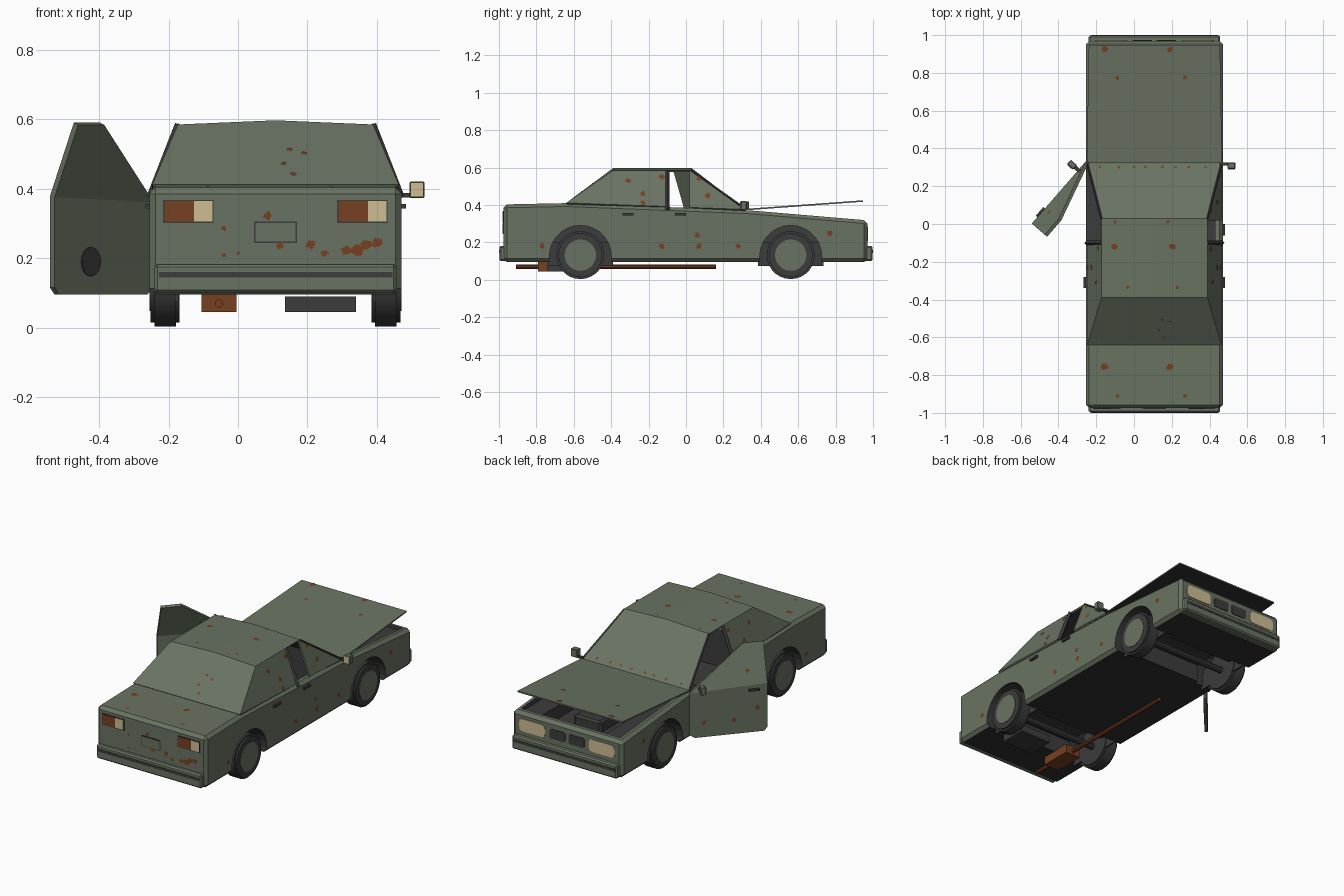
import bpy, bmesh, math, random
from mathutils import Matrix, Vector
from mathutils.bvhtree import BVHTree

random.seed(4)
if "Cube" in bpy.data.objects:
    bpy.data.objects.remove(bpy.data.objects["Cube"])

CX = 0.108   # centre line of the car body
HW = 0.363   # half width of the car body


def material(name, r, g, b):
    m = bpy.data.materials.new(name)
    m.use_nodes = True
    m.diffuse_color = (r, g, b, 1)
    node = next(n for n in m.node_tree.nodes if n.type == "BSDF_PRINCIPLED")
    node.inputs["Base Color"].default_value = (r, g, b, 1)
    node.inputs["Roughness"].default_value = 0.8
    return m


GREEN = material("faded_green", 0.141, 0.171, 0.123)
DARK = material("dark_grey", 0.045, 0.045, 0.045)
BLACK = material("underside_black", 0.028, 0.028, 0.028)
RUST = material("rust_brown", 0.18, 0.052, 0.015)
CREAM = material("lamp_cream", 0.62, 0.51, 0.29)


def finish(name, bm, *mats):
    mesh = bpy.data.meshes.new(name)
    bmesh.ops.recalc_face_normals(bm, faces=bm.faces)
    bm.to_mesh(mesh)
    bm.free()
    for m in mats:
        mesh.materials.append(m)
    ob = bpy.data.objects.new(name, mesh)
    bpy.context.collection.objects.link(ob)
    return ob


def box(name, x, y, z, mat, bevel=0, corners=0):
    bm = bmesh.new()
    bmesh.ops.create_cube(bm, size=1)
    for v in bm.verts:
        for i, (a, b) in enumerate((x, y, z)):
            v.co[i] = (a + b) / 2 + v.co[i] * (b - a)
    if bevel:
        bmesh.ops.bevel(bm, geom=bm.edges[:], offset=bevel, segments=1, affect="EDGES")
    if corners:
        deep = [e for e in bm.edges if abs(e.verts[0].co.y - e.verts[1].co.y) > 0.001]
        bmesh.ops.bevel(bm, geom=deep, offset=corners, segments=3, profile=0.5, affect="EDGES")
    return finish(name, bm, mat)


def cylinder(name, centre, radius, length, mat, axis="Y", sides=28, bevel=0):
    bm = bmesh.new()
    turn = Matrix.Rotation(math.pi / 2, 4, axis)
    bmesh.ops.create_cone(bm, cap_ends=True, segments=sides, radius1=radius,
                          radius2=radius, depth=length,
                          matrix=Matrix.Translation(centre) @ turn)
    if bevel:
        rims = [e for e in bm.edges if any(len(f.verts) > 4 for f in e.link_faces)]
        bmesh.ops.bevel(bm, geom=rims, offset=bevel, segments=2, affect="EDGES")
    return finish(name, bm, mat)


def smooth(ob):
    bpy.ops.object.select_all(action="DESELECT")
    ob.select_set(True)
    bpy.context.view_layer.objects.active = ob
    bpy.ops.object.shade_smooth_by_angle(angle=math.radians(35))


def cut(ob, cutter):
    mod = ob.modifiers.new("cut", "BOOLEAN")
    mod.object, mod.operation, mod.solver = cutter, "DIFFERENCE", "EXACT"
    mod.material_mode = "TRANSFER"
    bpy.context.view_layer.objects.active = ob
    bpy.ops.object.modifier_apply(modifier=mod.name)
    bpy.data.objects.remove(cutter)


# Lower body: side profile pulled across the width, then hollowed
bm = bmesh.new()
profile = [(-0.975, 0.095), (-0.975, 0.403), (-0.64, 0.41), (0.33, 0.372),
           (0.97, 0.318), (0.97, 0.095)]
side = bm.faces.new([bm.verts.new((CX - HW, y, z)) for y, z in profile])
pulled = bmesh.ops.extrude_face_region(bm, geom=[side])["geom"]
bmesh.ops.translate(bm, vec=(2 * HW, 0, 0),
                    verts=[v for v in pulled if isinstance(v, bmesh.types.BMVert)])
bmesh.ops.recalc_face_normals(bm, faces=bm.faces)
bmesh.ops.bevel(bm, geom=bm.edges[:], offset=0.018, segments=1, affect="EDGES")
bm.normal_update()
for f in bm.faces:
    f.material_index = 1 if f.normal.z < -0.9 else 0
body = finish("lower_body", bm, GREEN, BLACK, DARK)

WHEELS = [(s, y) for s in (-1, 1) for y in (-0.565, 0.56)]
for s, y in WHEELS:
    cut(body, cylinder("well", (CX + s * (HW - 0.04), y, 0.125), 0.166, 0.2, DARK))
for y in (-0.565, 0.56):
    cut(body, box("axle_tunnel", (-0.2, 0.416), (y - 0.14, y + 0.14), (0, 0.2), DARK))
cut(body, box("bay", (-0.22, 0.436), (0.36, 0.935), (0.302, 0.6), DARK))
cut(body, box("bay_deep", (-0.1, 0.316), (0.37, 0.925), (0.225, 0.6), DARK))
cut(body, box("cabin_front", (-0.4, 0.43), (-0.1, 0.31), (0.13, 0.7), DARK))
cut(body, box("cabin_rear", (-0.22, 0.435), (-0.37, -0.09), (0.18, 0.7), DARK))

# Cabin shell with an open door side and an open window
bm = bmesh.new()
BW, TW = 0.355, 0.281


def at(s, y, top):
    z = 0.585 if top else 0.388 - 0.037 * y
    return bm.verts.new((CX + s * (TW if top else BW), y, z + (0.012 if top and s == 0 else 0)))


def ring(y, top):
    return [at(s, y, top) for s in (-1, 0, 1)]


rows = [ring(-0.64, False), ring(-0.39, True), ring(0.03, True), ring(0.32, False)]
for a, b in zip(rows, rows[1:]):
    for i in (0, 1):
        bm.faces.new((a[i], a[i + 1], b[i + 1], b[i]))
for i, s in ((0, -1), (2, 1)):
    bm.faces.new((rows[0][i], rows[1][i], at(s, -0.1, True), at(s, -0.1, False)))
bm.faces.new((at(1, 0.018, False), at(1, 0.018, True), rows[2][2], rows[3][2]))
cabin = finish("cabin_shell", bm, GREEN, DARK)
mod = cabin.modifiers.new("thickness", "SOLIDIFY")
mod.thickness, mod.offset, mod.material_offset = 0.01, -1, 1


# Slanted pillars following the cabin sides
def bar(name, a, b, r, mat):
    a, b = Vector(a), Vector(b)
    bm = bmesh.new()
    turn = (b - a).to_track_quat("Z", "Y").to_matrix().to_4x4()
    bmesh.ops.create_cone(bm, cap_ends=True, segments=4, radius1=r, radius2=r,
                          depth=(b - a).length, matrix=Matrix.Translation((a + b) / 2) @ turn)
    return finish(name, bm, mat)


for s, tag in ((-1, "right"), (1, "left")):
    bar("middle_pillar_" + tag, (CX + s * 0.36, -0.1, 0.375),
        (CX + s * 0.278, -0.1, 0.585), 0.012, DARK)
    bar("windscreen_pillar_" + tag, (CX + s * 0.355, 0.316, 0.38),
        (CX + s * 0.28, 0.028, 0.584), 0.006, DARK)

# Raised bonnet, green above and black below
bonnet = box("raised_bonnet", (-0.25, 0.466), (0.325, 0.945), (0, 0.008), GREEN)
bonnet.data.materials.append(BLACK)
for v in bonnet.data.vertices:
    v.co.z += 0.372 + (v.co.y - 0.325) * 0.073
    if v.co.y > 0.9:
        v.co.x = CX + (v.co.x - CX) * 0.97
for f in bonnet.data.polygons:
    f.material_index = 1 if f.normal.z < -0.5 else 0

box("engine_block", (0.02, 0.2), (0.46, 0.78), (0.21, 0.29), DARK, 0.012)

# Open door, modelled from its hinge and then swung out
bm = bmesh.new()
v = [bm.verts.new(c) for c in [(0, 0, 0.115), (0, -0.03, 0.095), (0, -0.415, 0.095),
                               (0, -0.435, 0.115), (0, -0.435, 0.378), (0, 0, 0.362),
                               (0.09, -0.435, 0.587), (0.09, -0.32, 0.587)]]
bm.faces.new(v[:6])
bm.faces.new((v[5], v[4], v[6], v[7]))
door = finish("open_door", bm, GREEN)
mod = door.modifiers.new("thickness", "SOLIDIFY")
mod.thickness, mod.offset = 0.018, 0
door.matrix_world = (Matrix.Translation((-0.249, 0.325, 0))
                     @ Matrix.Rotation(math.radians(-41), 4, "Z"))
fittings = [
    cylinder("door_speaker", (0.01, -0.278, 0.19), 0.042, 0.006, DARK, sides=16),
    box("door_handle", (-0.02, -0.008), (-0.39, -0.33), (0.342, 0.354), DARK),
    box("door_mirror_arm", (-0.04, 0), (-0.07, -0.05), (0.375, 0.39), DARK),
    box("door_mirror", (-0.075, -0.03), (-0.075, -0.045), (0.375, 0.42), GREEN, 0.004),
    box("door_mirror_glass", (-0.071, -0.034), (-0.079, -0.075), (0.379, 0.416), CREAM),
]
for ob in fittings:
    ob.matrix_world = door.matrix_world

# Fixed mirror and handles
box("left_mirror_arm", (0.455, 0.5), (0.31, 0.325), (0.375, 0.388), DARK)
box("left_mirror", (0.494, 0.537), (0.292, 0.325), (0.373, 0.421), GREEN, 0.004)
box("left_mirror_glass", (0.497, 0.534), (0.288, 0.292), (0.376, 0.418), CREAM)
for name, x, y in (("left_front_handle", 0.475, -0.03), ("left_rear_handle", 0.475, -0.31),
                   ("right_rear_handle", -0.259, -0.31)):
    box(name, (x - 0.008, x + 0.008), (y - 0.03, y + 0.03), (0.343, 0.356), DARK)

# Wheels, hubs, liners and axles
for s, y in WHEELS:
    tag = ("left" if s > 0 else "right") + ("_tail" if y < 0 else "_nose")
    smooth(cylinder("tyre_" + tag, (CX + s * 0.318, y, 0.132), 0.128, 0.084, DARK, bevel=0.011))
    cylinder("hub_" + tag, (CX + s * 0.345, y, 0.132), 0.084, 0.036, GREEN)
    x = CX + s * 0.285
    box("liner_" + tag, (x - 0.005, x + 0.005), (y - 0.175, y + 0.175), (0.075, 0.2), DARK)
for tag, y in (("tail", -0.565), ("nose", 0.56)):
    cylinder("axle_" + tag, (CX, y, 0.125), 0.02, 0.58, DARK, sides=10)

# Exhaust and tank
cylinder("exhaust_pipe", (-0.055, -0.375, 0.07), 0.012, 1.07, RUST, axis="X", sides=10)
box("silencer", (-0.105, -0.005), (-0.79, -0.6), (0.045, 0.098), RUST)
box("fuel_tank", (0.135, 0.34), (-0.74, -0.58), (0.045, 0.09), DARK)

# Bumpers with dark rubbing strips
for tag, s in (("tail", -1), ("nose", 1)):
    box("bumper_" + tag, (-0.24, 0.456), sorted((s * 0.94, s * 0.998)), (0.1, 0.182), GREEN, 0.008)
    box("bumper_strip_" + tag, (-0.228, 0.445), sorted((s * 0.99, s)), (0.144, 0.16), DARK)


# Lamps, grille and number plate frame
def panel(name, y, x0, x1, z0, z1, mat, corners=0):
    box(name, (x0, x1), (y - 0.004, y + 0.004), (z0, z1), mat, corners=corners)


for tag, x in (("right", -0.212), ("left", 0.289)):
    panel("tail_lamp_frame_" + tag, -0.974, x - 0.004, x + 0.142, 0.301, 0.368, DARK)
    panel("tail_lamp_" + tag, -0.976, x, x + 0.085, 0.306, 0.364, RUST)
    panel("reverse_lamp_" + tag, -0.976, x + 0.085, x + 0.138, 0.306, 0.364, CREAM)
panel("plate_frame", -0.974, 0.046, 0.17, 0.244, 0.306, DARK)
panel("plate_blank", -0.976, 0.05, 0.166, 0.248, 0.302, GREEN)
for s in (-1, 1):
    tag = "left" if s > 0 else "right"
    lamp = sorted(CX + s * a for a in (0.145, 0.315))
    grille = sorted(CX + s * a for a in (0.012, 0.115))
    panel("head_lamp_" + tag, 0.97, *lamp, 0.208, 0.282, CREAM, 0.022)
    panel("grille_" + tag, 0.97, *grille, 0.215, 0.272, DARK, 0.012)

# Rust patches laid onto the panels
rust = bmesh.new()
bpy.context.view_layer.update()
deps = bpy.context.evaluated_depsgraph_get()


def patch(ob, start, direction, size):
    hit, n, _, _ = BVHTree.FromObject(ob, deps).ray_cast(Vector(start), Vector(direction))
    if hit is None:
        return
    turn = n.to_track_quat("Z", "Y")
    points = []
    for k in range(9):
        a, r = k * math.tau / 9, size * random.uniform(0.6, 1.1)
        p = hit + n * 0.003 + turn @ Vector((r * math.cos(a), r * math.sin(a), 0))
        points.append(rust.verts.new(ob.matrix_world @ p))
    rust.faces.new(points)


DOWN, LEFTWARD, RIGHTWARD, FORWARD = (0, 0, -1), (-1, 0, 0), (1, 0, 0), (0, 1, 0)
for ob, y, size, xs in ((cabin, -0.12, 0.02, (-0.1, 0.2)), (body, -0.755, 0.021, (-0.155, 0.19)),
                        (bonnet, 0.925, 0.019, (-0.155, 0.19)), (body, -0.91, 0.012, (-0.087, 0.27)),
                        (bonnet, 0.775, 0.012, (-0.087, 0.27)), (cabin, -0.335, 0.012, (-0.035, 0.23)),
                        (cabin, 0.01, 0.01, (-0.1, 0.18)),
                        (cabin, 0.3, 0.009, (-0.18, -0.08, 0, 0.06, 0.15, 0.22, 0.29, 0.38))):
    for x in xs:
        patch(ob, (x, y, 1), DOWN, size)
for y, z in ((-0.31, 0.53), (-0.23, 0.46), (-0.23, 0.41), (-0.13, 0.55), (0.07, 0.54), (0.115, 0.45)):
    patch(cabin, (1, y, z), LEFTWARD, 0.016)
    patch(cabin, (-1, y, z), RIGHTWARD, 0.016)
for y, z in ((-0.77, 0.18), (-0.13, 0.18), (0.06, 0.24), (0.07, 0.18), (0.28, 0.18), (0.77, 0.25)):
    patch(body, (1, y, z), LEFTWARD, 0.016)
    patch(body, (-1, y, z), RIGHTWARD, 0.016)
for y, z in ((-0.25, 0.18), (-0.38, 0.24), (-0.33, 0.45), (-0.08, 0.18)):
    patch(door, (-1, y, z), RIGHTWARD, 0.014)
for x, z, size in ((0.31, 0.222, 0.017), (0.34, 0.222, 0.02), (0.37, 0.237, 0.018),
                   (0.4, 0.245, 0.016), (0.21, 0.24, 0.017), (0.25, 0.215, 0.012),
                   (0.085, 0.322, 0.014), (0.12, 0.235, 0.012), (-0.04, 0.21, 0.008),
                   (-0.04, 0.285, 0.008), (0.0, 0.215, 0.006)):
    patch(body, (x, -2, z), FORWARD, size)
for x, z in ((0.13, 0.47), (0.16, 0.44), (0.15, 0.51), (0.19, 0.5)):
    patch(cabin, (x, -2, z), FORWARD, 0.01)
finish("rust_patches", rust, RUST)
